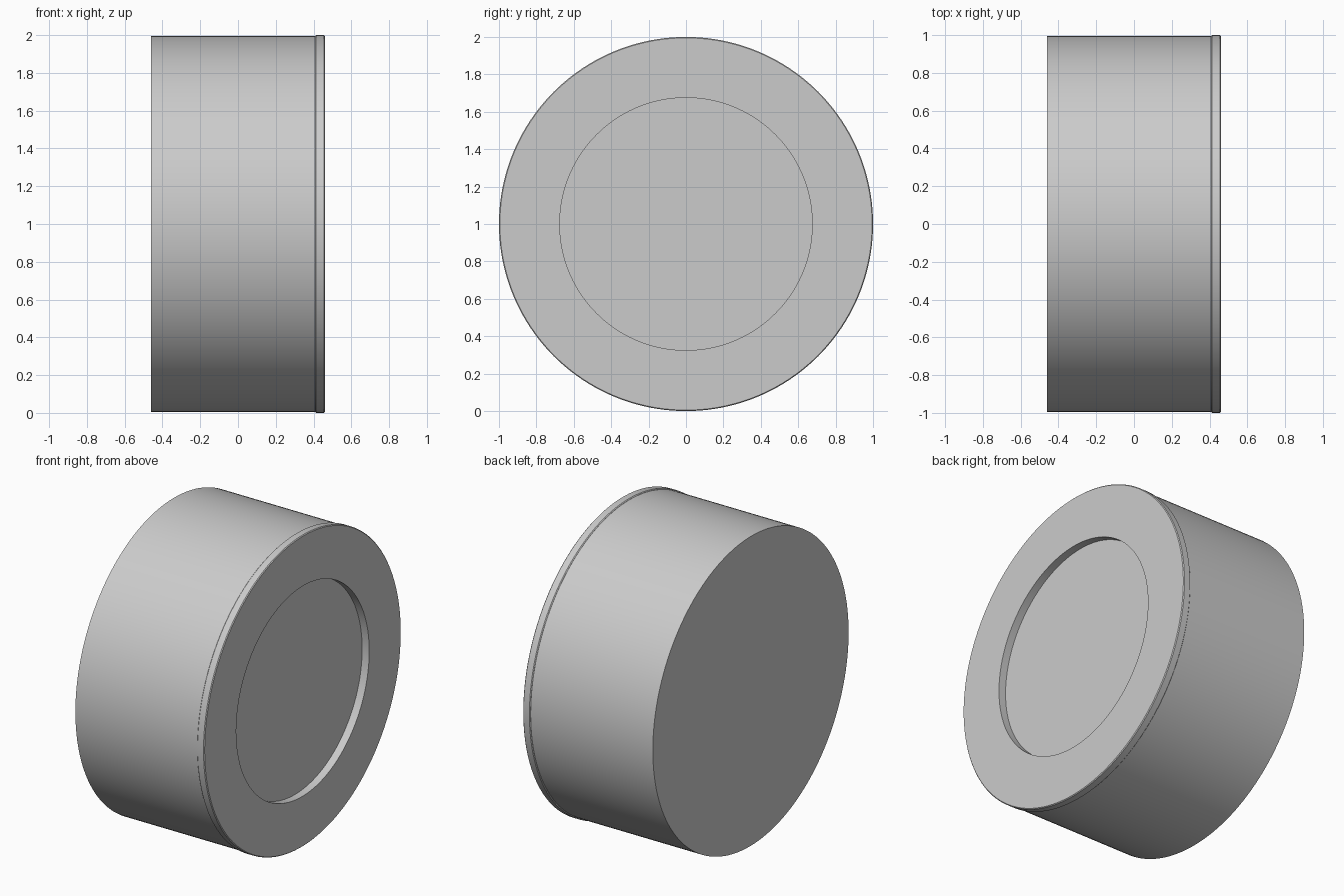
import bpy
import math
from mathutils import Matrix, Vector

cube = bpy.data.objects.get("Cube")
if cube:
    bpy.data.objects.remove(cube, do_unlink=True)

import bmesh

SEGMENTS = 160

grey = bpy.data.materials.new("light_grey")
grey.use_nodes = True
colour = (0.6, 0.6, 0.6, 1.0)
grey.diffuse_color = colour
grey.node_tree.nodes["Principled BSDF"].inputs["Base Color"].default_value = colour


def lathe(name, profile, closed):
    """Turn an (x, radius) profile around the horizontal axis at z = 1."""
    bm = bmesh.new()
    rings = []
    for x, r in profile:
        if r == 0:
            rings.append([bm.verts.new((x, 0, 1))])
            continue
        angles = [2 * math.pi * i / SEGMENTS for i in range(SEGMENTS)]
        rings.append([bm.verts.new((x, r * math.sin(a), 1 + r * math.cos(a))) for a in angles])
    pairs = list(zip(rings, rings[1:]))
    if closed:
        pairs.append((rings[-1], rings[0]))
    for a, b in pairs:
        for i in range(SEGMENTS):
            j = (i + 1) % SEGMENTS
            corners = [a[i % len(a)], a[j % len(a)], b[j % len(b)], b[i % len(b)]]
            bm.faces.new(list(dict.fromkeys(corners)))
    bmesh.ops.recalc_face_normals(bm, faces=bm.faces)
    mesh = bpy.data.meshes.new(name)
    bm.to_mesh(mesh)
    bm.free()
    mesh.materials.append(grey)
    obj = bpy.data.objects.new(name, mesh)
    bpy.context.collection.objects.link(obj)
    bpy.ops.object.select_all(action='DESELECT')
    obj.select_set(True)
    bpy.context.view_layer.objects.active = obj
    bpy.ops.object.shade_smooth_by_angle(angle=math.radians(30))
    return obj


# Solid drum, whose end is the floor of the recess
lathe("drum_body", [(-0.46, 0), (-0.46, 0.994), (0.41, 0.994), (0.41, 0)], False)

# Flat end ring with slightly chamfered outer edges
c = 0.005
lathe("end_ring", [(0.408, 0.675), (0.408, 1 - c), (0.408 + c, 1), (0.46 - c, 1),
                   (0.46, 1 - c), (0.46, 0.675)], True)
